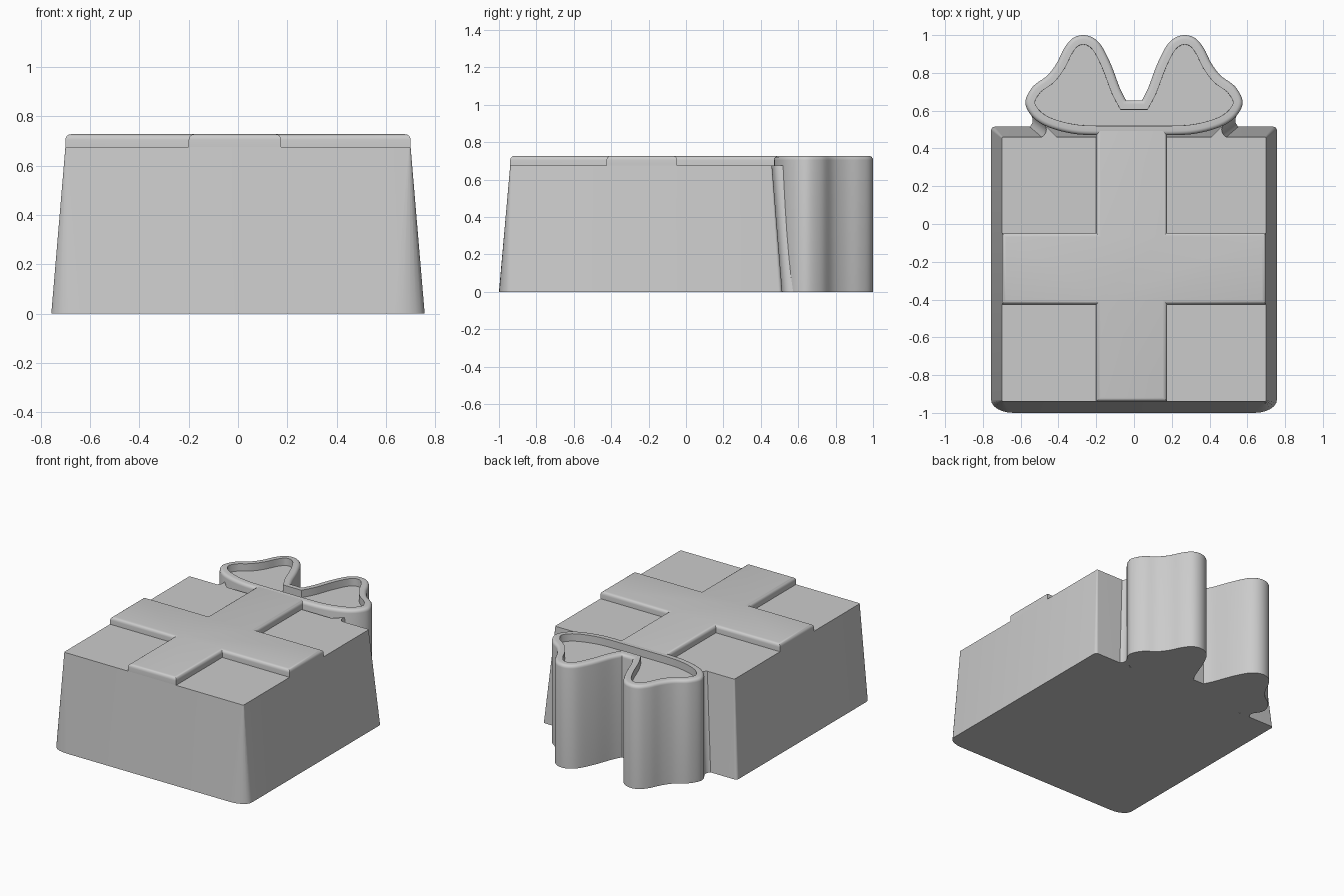
import bpy, bmesh, math
from mathutils import Vector

cube = bpy.data.objects.get("Cube")
if cube:
    bpy.data.objects.remove(cube, do_unlink=True)

TOP, LID, ROUND = 0.727, 0.675, 0.022

grey = bpy.data.materials.new("plain grey")
grey.use_nodes = True
colour = (0.6, 0.6, 0.6, 1)
grey.diffuse_color = colour
grey.node_tree.nodes["Principled BSDF"].inputs["Base Color"].default_value = colour


def finish(bm, name):
    bmesh.ops.recalc_face_normals(bm, faces=bm.faces)
    mesh = bpy.data.meshes.new(name)
    bm.to_mesh(mesh)
    bm.free()
    mesh.materials.append(grey)
    obj = bpy.data.objects.new(name, mesh)
    bpy.context.collection.objects.link(obj)
    bpy.ops.object.select_all(action='DESELECT')
    obj.select_set(True)
    bpy.context.view_layer.objects.active = obj
    bpy.ops.object.shade_smooth_by_angle(angle=math.radians(35))
    return obj


def loft(bm, low, high):
    """Solid between two rings with equal point counts; returns its top face."""
    a = [bm.verts.new(p) for p in low]
    b = [bm.verts.new(p) for p in high]
    n = len(a)
    bm.faces.new(a[::-1])
    for i in range(n):
        j = (i + 1) % n
        bm.faces.new((a[i], a[j], b[j], b[i]))
    top = bm.faces.new(b)
    bm.normal_update()
    return top


def inset(bm, face, thickness, depth=0):
    bmesh.ops.inset_individual(bm, faces=[face], thickness=thickness, depth=depth,
                               use_even_offset=True)
    bm.normal_update()


def rounded_prism(bm, outline, z0, z1, steps=4):
    """Upright prism whose top rim is a quarter round."""
    top = loft(bm, [(x, y, z0) for x, y in outline],
               [(x, y, z1 - ROUND) for x, y in outline])
    for i in range(steps):
        a, b = (math.pi / 2 * k / steps for k in (i, i + 1))
        inset(bm, top, ROUND * (math.cos(a) - math.cos(b)),
              ROUND * (math.sin(b) - math.sin(a)))
    return top


def rounded_rect(x, y0, y1, front, back, z, steps=6):
    ring = []
    corners = ((-x, y0, 1, 1, front, 180), (x, y0, -1, 1, front, 270),
               (x, y1, -1, -1, back, 0), (-x, y1, 1, -1, back, 90))
    for cx, cy, sx, sy, (rx, ry), start in corners:
        for i in range(steps + 1):
            t = math.radians(start + 90 * i / steps)
            ring.append((cx + sx * rx + rx * math.cos(t),
                         cy + sy * ry + ry * math.sin(t), z))
    return ring


def spline(points, steps=5):
    """Catmull-Rom curve through an open list of points."""
    pts = [Vector(p) for p in points]
    pts = [pts[0]] + pts + [pts[-1]]
    out = []
    for p, q, r, s in zip(pts, pts[1:], pts[2:], pts[3:]):
        for i in range(steps):
            t = i / steps
            out.append(0.5 * (2 * q + (r - p) * t + (2 * p - 5 * q + 4 * r - s) * t * t
                              + (3 * q - p - 3 * r + s) * t ** 3))
    return out + [pts[-1]]


# Tapered box, softer at the front foot
bm = bmesh.new()
loft(bm, rounded_rect(0.757, -1, 0.515, (0.12, 0.07), (0.02, 0.02), 0),
     rounded_rect(0.7, -0.94, 0.46, (0.008, 0.008), (0.008, 0.008), LID))
finish(bm, "gift_box")

# Crossed ribbon bands on the lid
xl, xr, yf, yb = -0.2, 0.175, -0.425, -0.047
ex, front, back = 0.7, -0.94, 0.515
bm = bmesh.new()
rounded_prism(bm, [(xl, front), (xr, front), (xr, yf), (ex, yf), (ex, yb), (xr, yb),
                   (xr, back), (xl, back), (xl, yb), (-ex, yb), (-ex, yf), (xl, yf)],
              LID - 0.01, TOP)
finish(bm, "ribbon_cross")

# Bow: one lobe outline mirrored, with a raised rim round a sunken floor
lobe = spline([(0.2, 0.47), (0.3, 0.475), (0.4, 0.495), (0.49, 0.53), (0.55, 0.582),
               (0.575, 0.65), (0.535, 0.728), (0.46, 0.785), (0.41, 0.85),
               (0.37, 0.93), (0.325, 0.983), (0.27, 1.0), (0.215, 0.985),
               (0.17, 0.94), (0.12, 0.84), (0.075, 0.72), (0.042, 0.655)])
outline = [(p.x, p.y) for p in lobe] + [(-p.x, p.y) for p in reversed(lobe)]
bm = bmesh.new()
rim = rounded_prism(bm, outline, 0, TOP)
inset(bm, rim, 0.05 - ROUND)
inset(bm, rim, 0.0005, LID - TOP)
finish(bm, "bow")

# Small fillets where the bow meets the back wall
for side, name in ((1, "left_fillet"), (-1, "right_fillet")):
    foot = [(0.44, 0.49), (0.565, 0.505), (0.548, 0.519), (0.538, 0.536),
            (0.537, 0.556), (0.545, 0.578)]
    head = [(0.4, 0.45), (0.495, 0.455), (0.478, 0.468), (0.468, 0.482),
            (0.464, 0.5), (0.468, 0.52)]
    bm = bmesh.new()
    loft(bm, [(side * x, y, 0) for x, y in foot],
         [(side * x, y, LID) for x, y in head])
    finish(bm, name)
